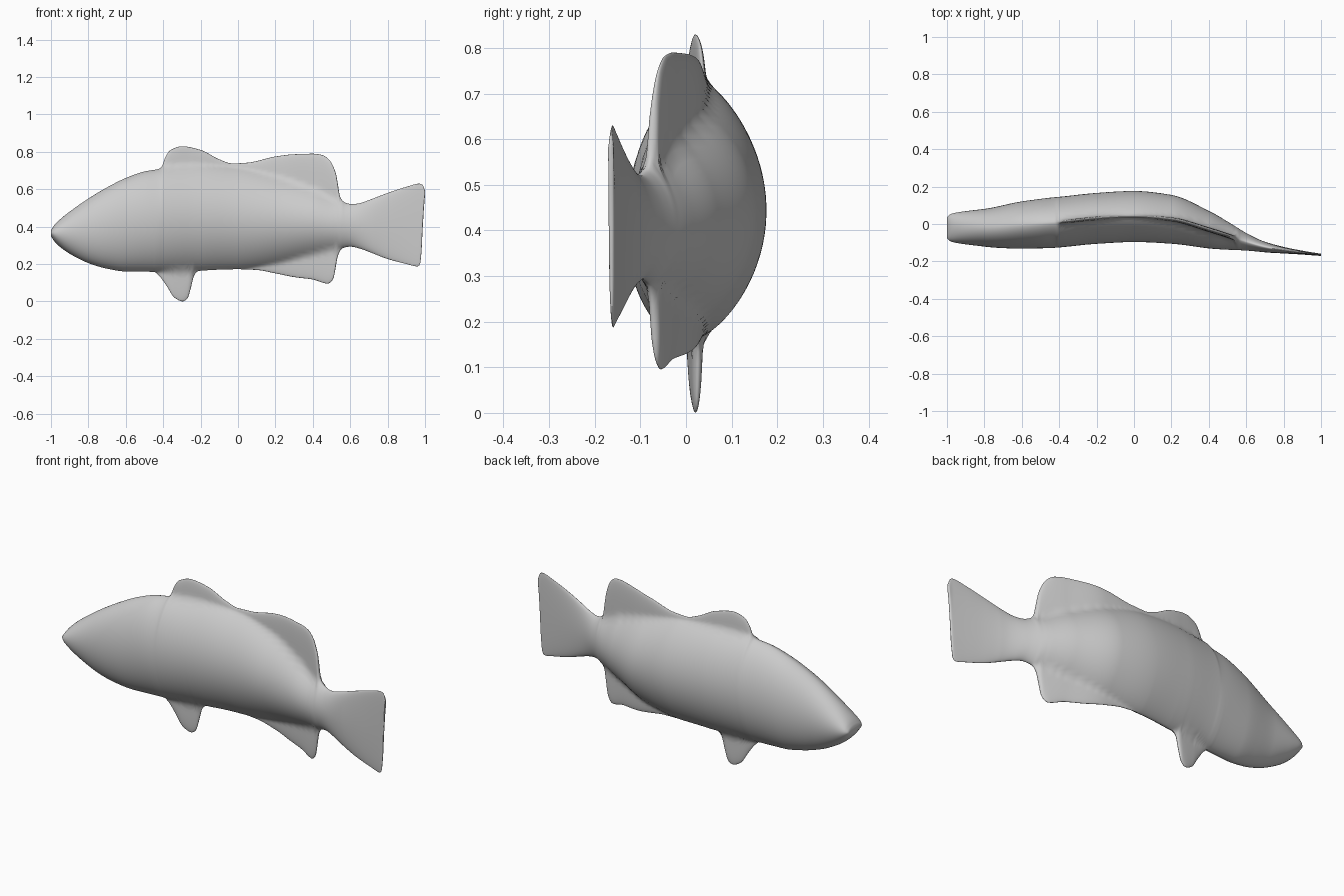
import bpy, bmesh, math

if "Cube" in bpy.data.objects:
    bpy.data.objects.remove(bpy.data.objects["Cube"])


def curve(pts):
    """Monotone smooth curve through (x, value) points."""
    n = len(pts)
    d = [(pts[i+1][1] - pts[i][1]) / (pts[i+1][0] - pts[i][0]) for i in range(n - 1)]
    m = [d[0]] + [0 if a * b <= 0 else 2 * a * b / (a + b) for a, b in zip(d, d[1:])] + [d[-1]]

    def f(x):
        x = min(max(x, pts[0][0]), pts[-1][0])
        i = 0
        while i < n - 2 and x > pts[i+1][0]:
            i += 1
        h = pts[i+1][0] - pts[i][0]
        t = (x - pts[i][0]) / h
        return ((2*t**3 - 3*t*t + 1) * pts[i][1] + (t**3 - 2*t*t + t) * h * m[i]
                + (3*t*t - 2*t**3) * pts[i+1][1] + (t**3 - t*t) * h * m[i+1])
    return f


# Side silhouette, fins included
top = curve([(-1, .38), (-.985, .405), (-.95, .44), (-.9, .48), (-.8, .55), (-.7, .61),
             (-.6, .66), (-.5, .695), (-.42, .71), (-.405, .725), (-.39, .77), (-.36, .81),
             (-.3, .83), (-.2, .81), (-.1, .76), (-.03, .738), (.05, .742), (.2, .775),
             (.3, .787), (.4, .79), (.45, .783), (.49, .755), (.525, .68), (.535, .62),
             (.545, .56), (.57, .53), (.61, .52), (.65, .525), (.7, .542), (.8, .58),
             (.9, .613), (.97, .63), (.99, .622), (1, .59)])
bottom = curve([(-1, .35), (-.985, .325), (-.95, .29), (-.9, .255), (-.8, .205), (-.7, .175),
                (-.6, .16), (-.45, .158), (-.42, .135), (-.38, .08), (-.34, .02), (-.295, 0),
                (-.27, .015), (-.25, .08), (-.235, .14), (-.21, .163), (0, .172), (.1, .168),
                (.2, .15), (.3, .13), (.4, .117), (.48, .095), (.51, .12), (.525, .2),
                (.535, .25), (.56, .285), (.6, .293), (.65, .283), (.7, .265), (.8, .227),
                (.9, .2), (.96, .187), (.975, .2), (.981, .25), (.99, .45), (1, .57)])

# Thick flesh under the fins
flesh_top = curve([(-.6, .68), (-.42, .72), (-.2, .73), (0, .715), (.2, .67), (.4, .6),
                   (.55, .54), (.65, .54), (1, .7)])
flesh_bottom = curve([(-.6, .15), (-.45, .157), (-.2, .165), (0, .172), (.2, .2), (.4, .25),
                      (.55, .28), (.65, .27), (1, .1)])

# Half width and sideways bend of the spine
width = curve([(-1, .055), (-.985, .07), (-.95, .08), (-.8, .1), (-.6, .125), (-.4, .135),
               (0, .136), (.2, .13), (.4, .1), (.5, .075), (.6, .045), (.7, .025), (.8, .015),
               (.9, .009), (1, .005)])
spine = curve([(-1, -.02), (-.8, -.02), (-.6, -.005), (-.4, .01), (-.2, .03), (0, .04),
               (.2, .025), (.4, -.03), (.5, -.062), (.6, -.095), (.7, -.123), (.8, -.14),
               (.9, -.153), (1, -.165)])
fullness = curve([(-1, .5), (-.7, .55), (-.2, .75), (.3, .8), (1, .6)])


def half_thickness(x, z, s):
    """Lens-shaped flesh blended with a thin rounded fin blade."""
    hi, lo = min(top(x), flesh_top(x)), max(bottom(x), flesh_bottom(x))
    w = width(x)
    if hi > lo:
        t = (2 * z - hi - lo) / (hi - lo)
        flesh = w * max(0, 1 - t * t) ** fullness(x)
    else:
        flesh = 0
    fin = min(.013, .6 * w) * math.sqrt(max(0, 1 - s ** 6))
    return math.hypot(flesh, fin)


# Fish skin: one loft of cross-sections from nose to tail edge
N, SECTIONS = 40, 320
bm = bmesh.new()
rings = []
for k in range(SECTIONS + 1):
    x = -1 + 2 * k / SECTIONS
    zt, zb, y = top(x), bottom(x), spine(x)
    right, left = [], []
    for j in range(N + 1):
        s = -math.cos(math.pi * j / N)
        z = (zt + zb) / 2 + s * (zt - zb) / 2
        h = half_thickness(x, z, s)
        right.append(bm.verts.new((x, y - h, z)))
        if 0 < j < N:
            left.append(bm.verts.new((x, y + h, z)))
    rings.append(right + left[::-1])
for a, b in zip(rings, rings[1:]):
    for i in range(2 * N):
        j = (i + 1) % (2 * N)
        bm.faces.new((a[i], b[i], b[j], a[j]))
bm.faces.new(rings[0])
bm.faces.new(rings[-1])
bmesh.ops.recalc_face_normals(bm, faces=bm.faces)
for f in bm.faces:
    f.smooth = True
mesh = bpy.data.meshes.new("fish_body")
bm.to_mesh(mesh)
bm.free()
fish = bpy.data.objects.new("fish_body", mesh)
bpy.context.collection.objects.link(fish)

# Soften the fin roots
soften = fish.modifiers.new("soften", 'SMOOTH')
soften.factor = .5
soften.iterations = 2
